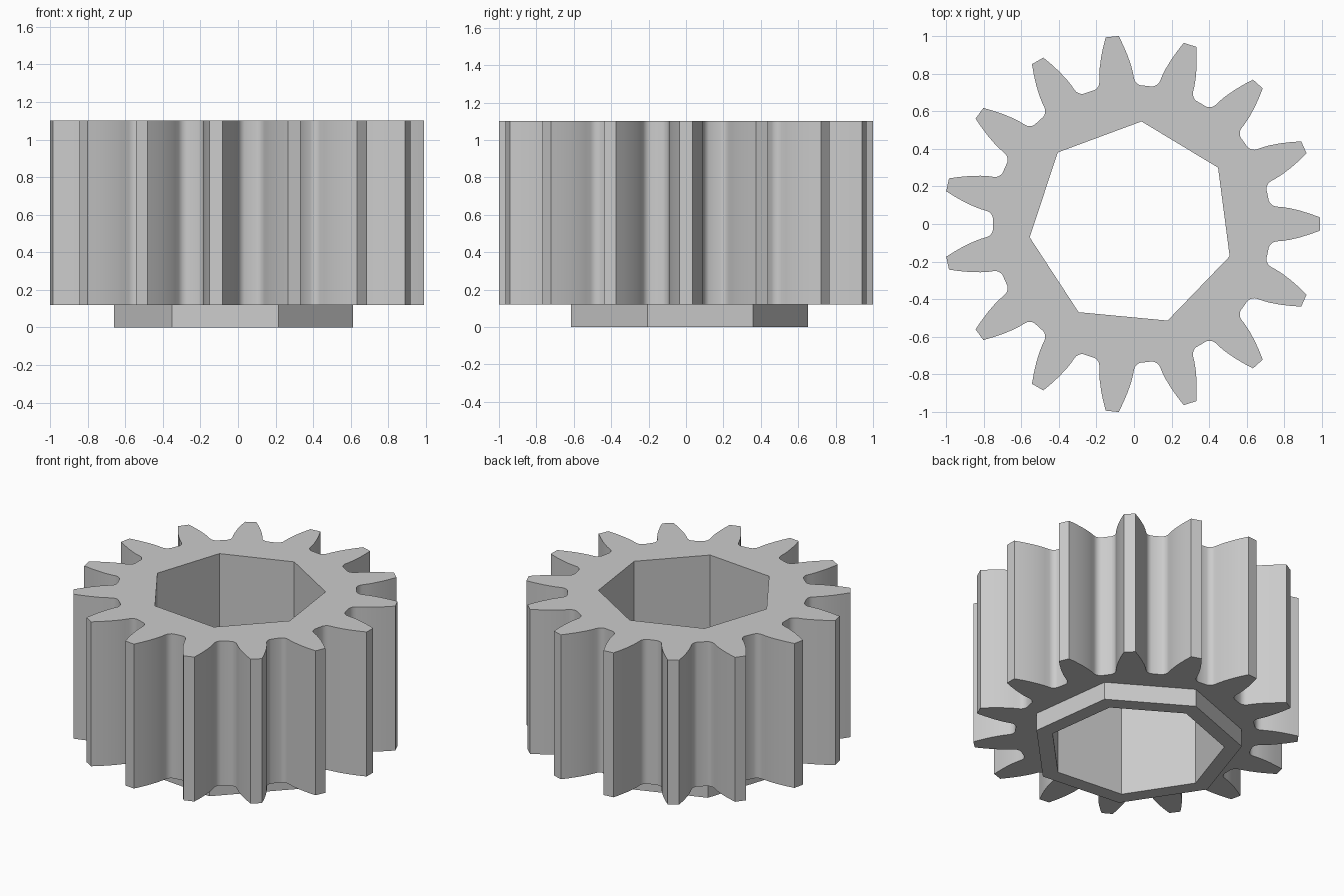
import bpy, bmesh
from math import cos, sin, radians, tau

cube = bpy.data.objects.get("Cube")
if cube:
    bpy.data.objects.remove(cube, do_unlink=True)

TEETH, SIDES = 15, 7
CENTRE_X = -0.0115
TOP, SHOULDER = 1.1, 0.12

# Half of one tooth, tip to root: (distance from axis, half width)
FLANK = [(1.002, 0.035), (0.95, 0.054), (0.895, 0.071), (0.84, 0.084),
         (0.80, 0.090), (0.77, 0.0925), (0.755, 0.096), (0.744, 0.103),
         (0.735, 0.112), (0.729, 0.123)]


def gear_outline():
    tooth = [(r, -w) for r, w in reversed(FLANK)] + FLANK
    points = []
    for i in range(TEETH):
        c, s = cos(tau * i / TEETH), sin(tau * i / TEETH)
        points += [(r * c - w * s, r * s + w * c) for r, w in tooth]
    return points


def heptagon(radius):
    start = radians(84.6)
    return [(radius * cos(start + tau * i / SIDES),
             radius * sin(start + tau * i / SIDES)) for i in range(SIDES)]


bm = bmesh.new()


def loop(points, z):
    """Closed ring of edges at one height."""
    verts = [bm.verts.new((x + CENTRE_X, y, z)) for x, y in points]
    n = len(verts)
    edges = [bm.edges.new((verts[i], verts[(i + 1) % n])) for i in range(n)]
    return verts, edges


def wall(lower, upper):
    a, b = lower[0], upper[0]
    n = len(a)
    for i in range(n):
        j = (i + 1) % n
        bm.faces.new((a[i], a[j], b[j], b[i])).smooth = True


def cap(outer, inner):
    bmesh.ops.triangle_fill(bm, edges=outer[1] + inner[1], use_beauty=True)


teeth, collar, bore = gear_outline(), heptagon(0.655), heptagon(0.548)
teeth_top, teeth_low = loop(teeth, TOP), loop(teeth, SHOULDER)
collar_top, collar_low = loop(collar, SHOULDER), loop(collar, 0)
bore_top, bore_low = loop(bore, TOP), loop(bore, 0)

# Toothed side, collar side and bore
wall(teeth_low, teeth_top)
wall(collar_low, collar_top)
wall(bore_low, bore_top)

# Flat ring faces: top, shoulder under the teeth, collar bottom
cap(teeth_top, bore_top)
cap(teeth_low, collar_top)
cap(collar_low, bore_low)
bmesh.ops.recalc_face_normals(bm, faces=bm.faces)

mesh = bpy.data.meshes.new("pinion_gear")
bm.to_mesh(mesh)
bm.free()
gear = bpy.data.objects.new("pinion_gear", mesh)
bpy.context.collection.objects.link(gear)

# Single plain grey
grey = bpy.data.materials.new("light_grey")
grey.use_nodes = True
colour = (0.6, 0.6, 0.6, 1)
grey.diffuse_color = colour
grey.node_tree.nodes["Principled BSDF"].inputs["Base Color"].default_value = colour
mesh.materials.append(grey)

bpy.ops.object.select_all(action="DESELECT")
gear.select_set(True)
bpy.context.view_layer.objects.active = gear
bpy.ops.object.shade_smooth_by_angle(angle=radians(35))
